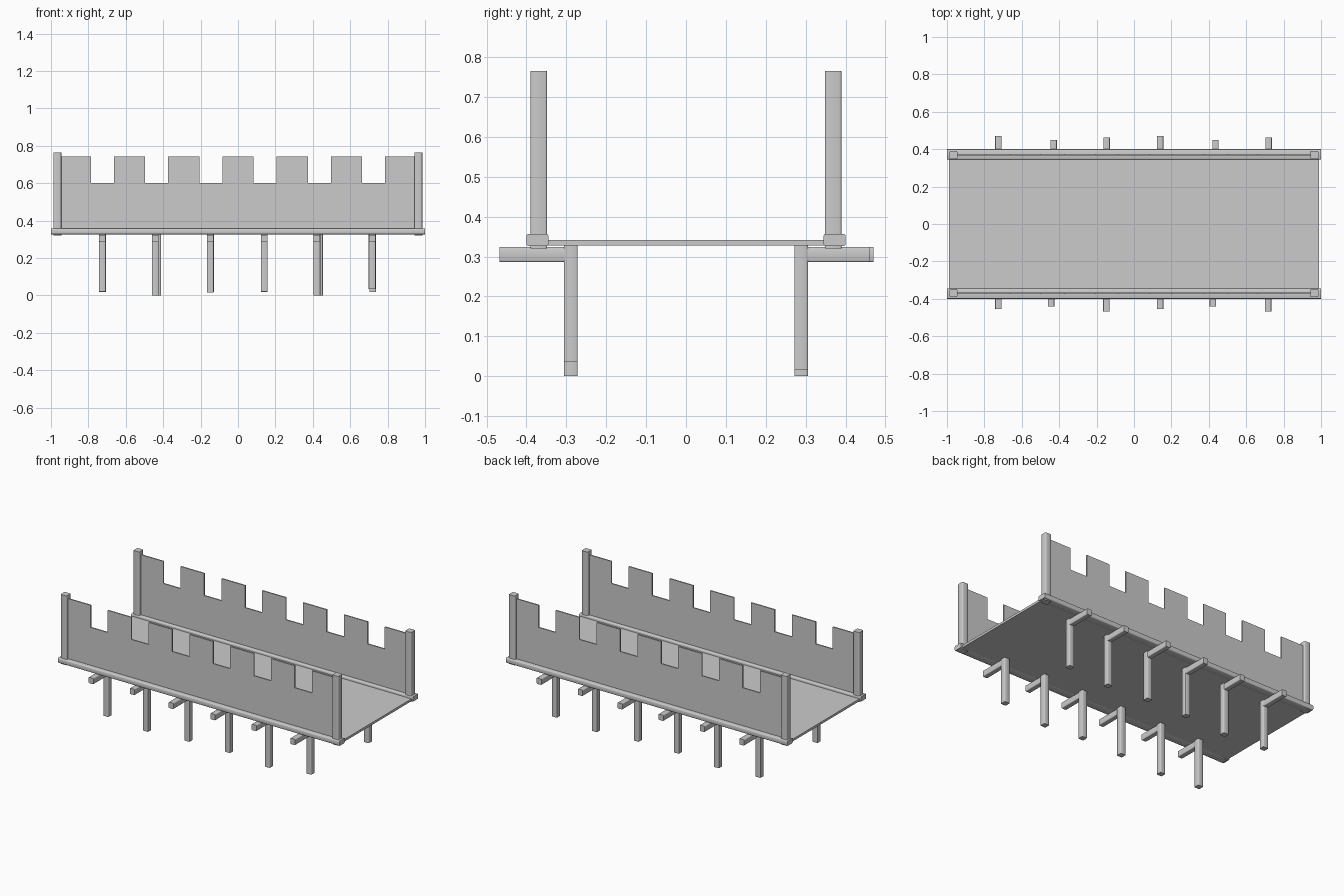
import bpy
import bmesh

cube = bpy.data.objects.get("Cube")
if cube:
    bpy.data.objects.remove(cube, do_unlink=True)

GREY = (0.6, 0.6, 0.6, 1)
mat = bpy.data.materials.new("plain_grey")
mat.use_nodes = True
mat.diffuse_color = GREY
for node in mat.node_tree.nodes:
    if node.type == "BSDF_PRINCIPLED":
        node.inputs["Base Color"].default_value = GREY


def finish(name, bm):
    bmesh.ops.recalc_face_normals(bm, faces=bm.faces[:])
    mesh = bpy.data.meshes.new(name)
    bm.to_mesh(mesh)
    bm.free()
    mesh.materials.append(mat)
    obj = bpy.data.objects.new(name, mesh)
    bpy.context.collection.objects.link(obj)
    return obj


def box(name, xs, ys, zs, soft=0.0):
    """Box between two limits per axis; soft rounds the timber's long edges."""
    bm = bmesh.new()
    bmesh.ops.create_cube(bm, size=1)
    for v in bm.verts:
        v.co = [(a + b) / 2 + c * (b - a) for c, (a, b) in zip(v.co, (xs, ys, zs))]
    if soft:
        longest = max(e.calc_length() for e in bm.edges)
        edges = [e for e in bm.edges if e.calc_length() > longest * 0.98]
        bmesh.ops.bevel(bm, geom=edges, offset=soft, segments=2,
                        profile=0.5, affect="EDGES")
    obj = finish(name, bm)
    if soft:
        bpy.ops.object.select_all(action="DESELECT")
        obj.select_set(True)
        bpy.context.view_layer.objects.active = obj
        bpy.ops.object.shade_smooth_by_angle(angle=0.87)
    return obj


def around(c, width):
    return (c - width / 2, c + width / 2)


def battlement(name, y):
    """Thin wall with square notches in its top edge."""
    low, high, end = 0.60, 0.742, 0.965
    outline = [(-end, 0.335), (-end, high)]
    for i in range(6):
        mid = (i - 2.5) * 0.29
        a, b = around(mid, 0.122)
        outline += [(a, high), (a, low), (b, low), (b, high)]
    outline += [(end, high), (end, 0.335)]
    bm = bmesh.new()
    face = bm.faces.new([bm.verts.new((x, y - 0.004, z)) for x, z in outline])
    out = bmesh.ops.extrude_face_region(bm, geom=[face])
    for v in out["geom"]:
        if isinstance(v, bmesh.types.BMVert):
            v.co.y += 0.008
    return finish(name, bm)


# Floor of the walkway
box("deck", (-0.99, 0.99), (-0.36, 0.36), (0.327, 0.342))

# Bracket positions and outer reach of each beam
brackets = {
    "front": [(-0.725, 0.455), (-0.443, 0.44), (-0.148, 0.468),
              (0.14, 0.455), (0.422, 0.44), (0.717, 0.468)],
    "back": [(-0.725, 0.47), (-0.43, 0.45), (-0.146, 0.462),
             (0.14, 0.47), (0.436, 0.45), (0.72, 0.462)],
}

for side, sign in (("front", -1), ("back", 1)):
    y = 0.369 * sign
    # Parapet with its sill rail and end posts
    battlement(side + "_battlement", y)
    box(side + "_rail", (-1, 1), around(0.3725 * sign, 0.055), (0.326, 0.357), 0.005)
    for end, x in (("right", -0.966), ("left", 0.964)):
        box(f"{side}_{end}_post", around(x, 0.043), around(y, 0.042),
            (0.32, 0.765), 0.005)
    # Support legs and the beams reaching outward from them
    for i, (x, reach) in enumerate(brackets[side]):
        if side == "front":
            foot = (0.02, 0.0, 0.015, 0.02, 0.0, 0.035)[i]
        else:
            foot = 0.0 if i in (1, 4) else 0.017
        box(f"{side}_leg_{i + 1}", around(x, 0.036), around(0.289 * sign, 0.035),
            (foot, 0.327), 0.004)
        ys = sorted((0.285 * sign, reach * sign))
        box(f"{side}_beam_{i + 1}", around(x, 0.034), ys, (0.286, 0.324), 0.004)
